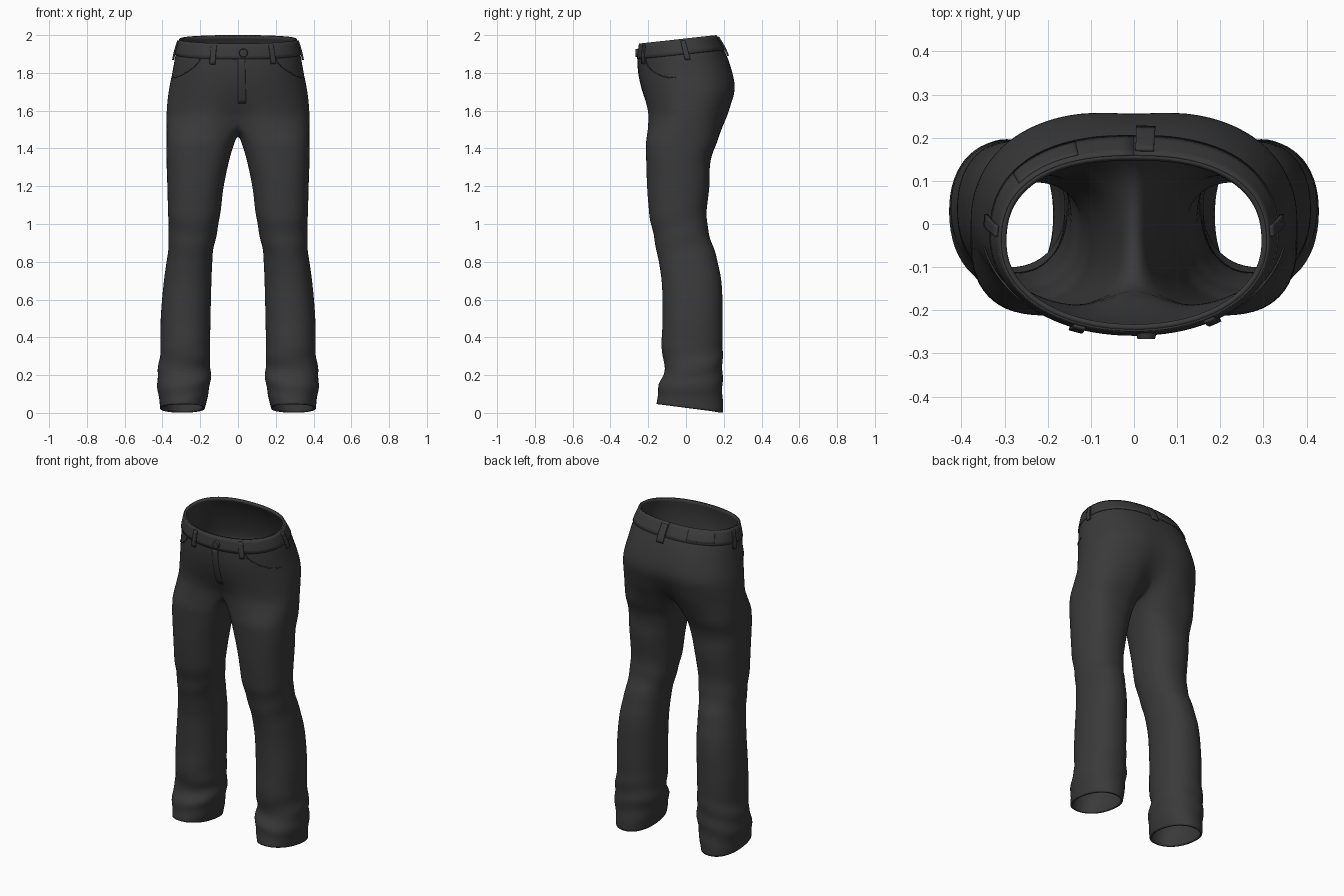
import bpy, bmesh, math
from math import sin, cos, pi, exp, radians
from mathutils import Vector

if "Cube" in bpy.data.objects:
    bpy.data.objects.remove(bpy.data.objects["Cube"])

cloth = bpy.data.materials.new("charcoal denim")
cloth.use_nodes = True
COLOUR = (0.042, 0.042, 0.042, 1)
cloth.diffuse_color = COLOUR
bsdf = cloth.node_tree.nodes["Principled BSDF"]
bsdf.inputs["Base Color"].default_value = COLOUR
bsdf.inputs["Roughness"].default_value = 0.9

# Hip stations: height, half width, front y, back y, depth of centre cleft
HIPS = [(1.56, .38, -.218, .23, .24), (1.62, .377, -.222, .247, .12),
        (1.70, .368, -.238, .268, .05), (1.80, .348, -.254, .245, .02),
        (1.90, .33, -.255, .2, 0), (1.977, .308, -.245, .158, 0)]
# Leg stations: height, inner x, outer x, front y, back y
LEGS = [(.015, .175, .413, -.157, .198), (.08, .16, .42, -.15, .196),
        (.16, .146, .43, -.14, .193), (.24, .145, .423, -.11, .195),
        (.32, .148, .412, -.13, .195), (.5, .145, .41, -.125, .195),
        (.7, .14, .393, -.13, .188), (.85, .132, .372, -.155, .155),
        (.95, .112, .368, -.175, .122), (1.05, .094, .371, -.195, .11),
        (1.2, .075, .375, -.207, .125), (1.35, .043, .38, -.212, .133),
        (1.44, .015, .38, -.214, .17)]


def sample(table, z):
    """Smooth curve through the stations at height z."""
    z = min(max(z, table[0][0]), table[-1][0])
    k = max(i for i in range(len(table) - 1) if table[i][0] <= z)
    a, b = table[k], table[k + 1]
    p, q = table[max(k - 1, 0)], table[min(k + 2, len(table) - 1)]
    h = b[0] - a[0]
    t = (z - a[0]) / h
    out = []
    for i in range(1, len(a)):
        ma = (b[i] - p[i]) / (b[0] - p[0]) * h
        mb = (q[i] - a[i]) / (q[0] - a[0]) * h
        out.append(a[i] + t * ma + t * t * (3 * (b[i] - a[i]) - 2 * ma - mb)
                   + t ** 3 * (2 * (a[i] - b[i]) + ma + mb))
    return out


def spow(v, e):
    return math.copysign(abs(v) ** e, v)


def bump(v, centre, width):
    return exp(-((v - centre) / width) ** 2)


def hip_point(a, z, off=0.0):
    """Point on the hips; angle 0 is front centre, pi is back centre."""
    hx, yf, yb, cleft = sample(HIPS, z)
    cy, hy = (yf + yb) / 2, (yb - yf) / 2
    e = 2 / (2.1 if cos(a) > 0 else 2.4)
    x = hx * spow(sin(a), e)
    y = -hy * spow(cos(a), e) * (1 - cleft * bump(x, 0, .09))
    r = math.hypot(x, y)
    x, y = x * (1 + off / r), cy + y * (1 + off / r)
    tilt = min(max((z - 1.6) / .3, 0), 1)
    return Vector((x, y, z + (y + .05) * .11 * tilt))


def leg_point(a, z):
    """Point on the left leg; angle 0 is front, pi/2 is the outer side."""
    xi, xo, yf, yb = sample(LEGS, z)
    n = 2.2 + .35 * bump(z, 1.5, .25)
    # cloth folds gathered at the ankle, the knee and under the seat
    fold = (.03 * bump(z, .2, .12) * sin(50 * z + 2.2 * sin(a + .6))
            + .016 * bump(z, .93, .13) * sin(42 * z + 2.5 * cos(a))
            + .01 * bump(z, 1.35, .1) * sin(38 * z - 2 * sin(a)) * (cos(a) < 0) * -cos(a))
    x = (xi + xo) / 2 + (xo - xi) / 2 * spow(sin(a), 2 / n) * (1 + fold)
    y = (yf + yb) / 2 - (yb - yf) / 2 * spow(cos(a), 2 / n) * (1 + fold)
    return Vector((x, y, z - (y - .09) * .14 * max(0, 1 - z / .2)))


def add_mesh(name, bm, thickness, offset):
    me = bpy.data.meshes.new(name)
    bm.to_mesh(me)
    bm.free()
    ob = bpy.data.objects.new(name, me)
    bpy.context.collection.objects.link(ob)
    me.materials.append(cloth)
    for f in me.polygons:
        f.use_smooth = True
    if thickness:
        m = ob.modifiers.new("Thickness", "SOLIDIFY")
        m.thickness, m.offset = thickness, offset
    return ob


# Trousers: half the hips flow into one leg, then mirror
ARC, INNER, HIP_ROWS, LEG_ROWS = 22, 8, 14, 56
bm = bmesh.new()


def bridge(a, b, closed):
    n = len(a)
    for i in range(n if closed else min(n, len(b)) - 1):
        j = (i + 1) % n
        bm.faces.new((a[i], b[i], b[j], a[j]))


rows = []
for r in range(HIP_ROWS + 1):
    z = 1.977 + (1.56 - 1.977) * r / HIP_ROWS
    row = [hip_point(pi * i / ARC, z) for i in range(ARC + 1)]
    row[0].x = row[-1].x = 0
    rows.append([bm.verts.new(p) for p in row])
for a, b in zip(rows, rows[1:]):
    bridge(a, b, False)
# crotch seam closes the last hip row into a loop
front, back = rows[-1][0].co, rows[-1][-1].co
loop = list(rows[-1])
for i in range(1, INNER):
    t = i / INNER
    p = back.lerp(front, t)
    p.z -= .09 * sin(pi * t) ** .7
    loop.append(bm.verts.new((0, p.y, p.z)))
SPREAD = radians(50)
angles = [-SPREAD + (pi + 2 * SPREAD) * i / ARC for i in range(ARC + 1)]
angles += [pi + SPREAD + (pi - 2 * SPREAD) * i / INNER for i in range(1, INNER)]
for r in range(LEG_ROWS + 1):
    z = 1.44 + (.015 - 1.44) * r / LEG_ROWS
    ring = [bm.verts.new(leg_point(a, z)) for a in angles]
    bridge(loop, ring, True)
    loop = ring
trousers = add_mesh("trousers", bm, 0, 0)
mir = trousers.modifiers.new("Mirror", "MIRROR")
mir.merge_threshold = .0005
sub = trousers.modifiers.new("Smooth", "SUBSURF")
sub.levels = sub.render_levels = 1
sol = trousers.modifiers.new("Thickness", "SOLIDIFY")
sol.thickness, sol.offset = .012, -1


def patch(name, a0, a1, z0, z1, off, thick, nu=6, nv=6):
    """Thin sewn piece that follows the hips."""
    b = bmesh.new()
    grid = [[b.verts.new(hip_point(a0 + (a1 - a0) * u / nu, z0 + (z1 - z0) * v / nv, off))
             for u in range(nu + 1)] for v in range(nv + 1)]
    for lo, hi in zip(grid, grid[1:]):
        for u in range(nu):
            b.faces.new((lo[u], lo[u + 1], hi[u + 1], hi[u]))
    return add_mesh(name, b, thick, -1)


def seam(name, points, radius=.0025):
    cu = bpy.data.curves.new(name, "CURVE")
    cu.dimensions = "3D"
    cu.bevel_depth, cu.bevel_resolution = radius, 1
    sp = cu.splines.new("POLY")
    sp.points.add(len(points) - 1)
    for q, p in zip(sp.points, points):
        q.co = (*p, 1)
    cu.materials.append(cloth)
    bpy.context.collection.objects.link(bpy.data.objects.new(name, cu))


# Waistband, fly and back label
patch("waistband", -pi, pi, 1.895, 1.977, .004, .006, 96, 4)
patch("fly_flap", 0, .1, 1.64, 1.895, .002, .004, 4, 12)
patch("back_label", -2.8, -2.2, 1.905, 1.962, .007, .005, 14, 4)

# Belt loops
LOOPS = {"front_right": -.38, "front_left": .55, "side_right": -1.65,
         "side_left": 1.65, "back": pi - .05}
for name, a in LOOPS.items():
    patch("belt_loop_" + name, a - .045, a + .045, 1.865, 1.968, .012, .009)

# Curved front pocket openings
for side, s in (("left", 1), ("right", -1)):
    pts = [hip_point(s * (.62 + .75 * t), 1.895 - .12 * sin(t * pi / 2) ** .6, .001)
           for t in (i / 16 for i in range(17))]
    seam("pocket_seam_" + side, pts)

# Waist button
bm = bmesh.new()
bmesh.ops.create_cone(bm, cap_ends=True, segments=20, radius1=.024, radius2=.02, depth=.014)
button = add_mesh("button", bm, 0, 0)
button.location = hip_point(.075, 1.928, .008)
button.rotation_euler = (radians(90), 0, 0)
bpy.ops.object.select_all(action="DESELECT")
button.select_set(True)
bpy.context.view_layer.objects.active = button
bpy.ops.object.shade_smooth_by_angle()
